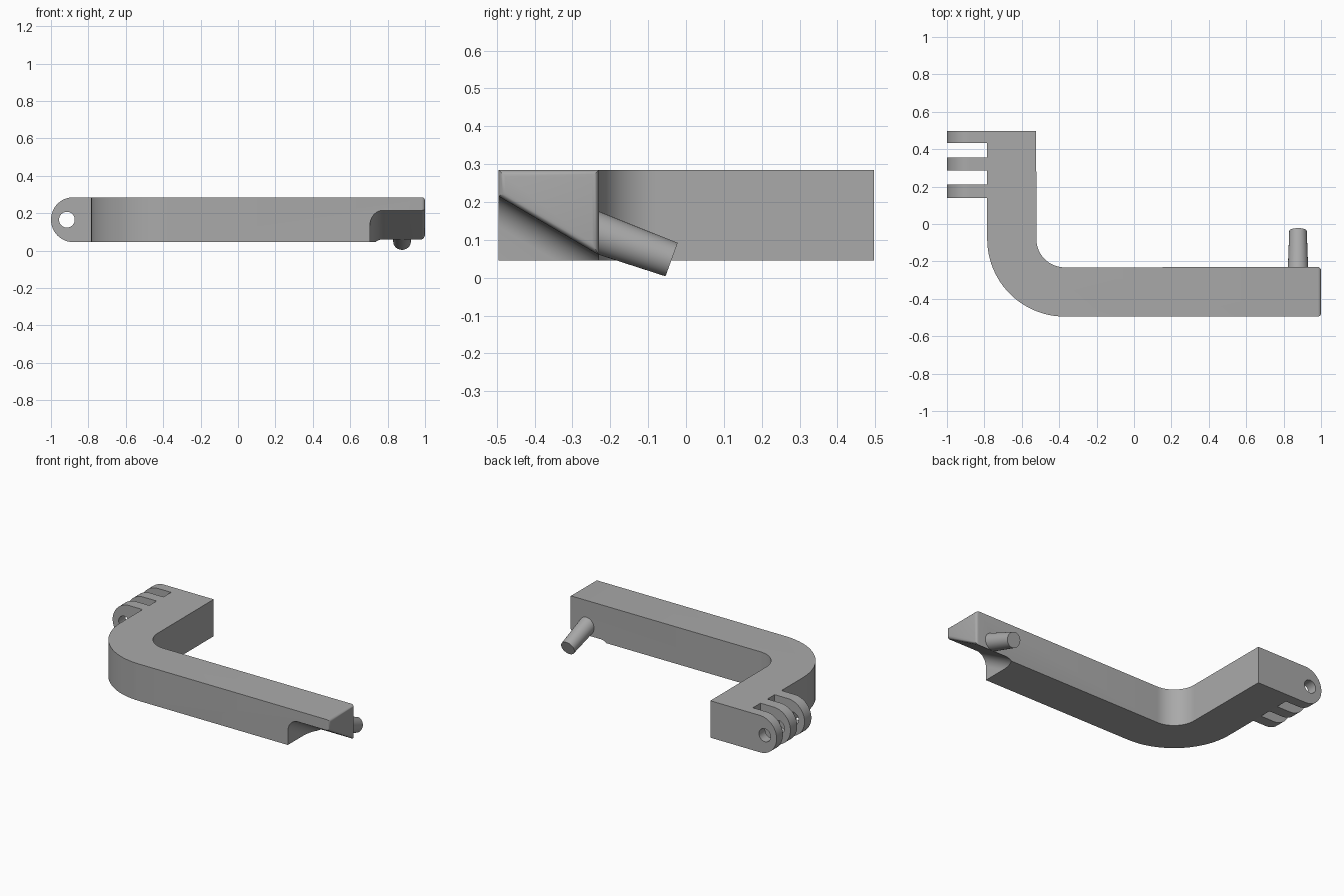
import bpy, bmesh, math
from mathutils import Vector, Matrix

if "Cube" in bpy.data.objects:
    bpy.data.objects.remove(bpy.data.objects["Cube"])

grey = bpy.data.materials.new("plain_grey")
grey.use_nodes = True
grey.diffuse_color = (0.4, 0.4, 0.4, 1)
grey.node_tree.nodes["Principled BSDF"].inputs["Base Color"].default_value = (0.4, 0.4, 0.4, 1)

BOTTOM, TOP = 0.045, 0.285
MID = (BOTTOM + TOP) / 2


def arc(cx, cy, r, start, end, steps=24):
    angles = [math.radians(start + (end - start) * i / steps) for i in range(steps + 1)]
    return [(cx + r * math.cos(a), cy + r * math.sin(a)) for a in angles]


def finish(name, bm):
    bmesh.ops.recalc_face_normals(bm, faces=bm.faces)
    mesh = bpy.data.meshes.new(name)
    bm.to_mesh(mesh)
    bm.free()
    obj = bpy.data.objects.new(name, mesh)
    mesh.materials.append(grey)
    bpy.context.collection.objects.link(obj)
    return obj


def prism(name, points, low, high, axis="z"):
    """Extrude a profile along z (points are x, y) or along y (points are x, z)."""
    place = (lambda a, b: (a, b, low)) if axis == "z" else (lambda a, b: (a, low, b))
    bm = bmesh.new()
    face = bm.faces.new([bm.verts.new(place(*p)) for p in points])
    moved = bmesh.ops.extrude_face_region(bm, geom=[face])["geom"]
    step = Vector((0, 0, high - low)) if axis == "z" else Vector((0, high - low, 0))
    bmesh.ops.translate(bm, vec=step, verts=[v for v in moved if isinstance(v, bmesh.types.BMVert)])
    return finish(name, bm)


def cut(obj, cutter):
    mod = obj.modifiers.new("cut", "BOOLEAN")
    mod.operation, mod.solver, mod.object = "DIFFERENCE", "EXACT", cutter
    bpy.context.view_layer.objects.active = obj
    bpy.ops.object.modifier_apply(modifier=mod.name)


def smooth(obj):
    bpy.ops.object.select_all(action="DESELECT")
    obj.select_set(True)
    bpy.context.view_layer.objects.active = obj
    bpy.ops.object.shade_smooth_by_angle(angle=math.radians(25))


# Bent arm with a concentric rounded elbow
elbow = (-0.37, -0.08)
outline = [(-0.523, 0.497), (-0.785, 0.497)]
outline += arc(*elbow, 0.415, 180, 270)
outline += [(1, -0.495), (1, -0.23)]
outline += arc(*elbow, 0.152, 270, 180)
arm = prism("bent_arm", outline, BOTTOM, TOP)

# Sloping undercut at the tip, with a filleted inner corner
slope = math.atan2(0.155, 0.265)
profile = [(1.3, -0.6), (0.705, -0.6)] + arc(0.775, -0.07, 0.07, 180, 90, 12) + [(1.3, 0)]
cutter = prism("tip_cutter", profile, -0.5, 0.6, axis="y")
cutter.matrix_world = Matrix.Translation((0, -0.495, 0.215)) @ Matrix.Rotation(-slope, 4, "X")
cutter.hide_render = True
bpy.context.view_layer.update()
cut(arm, cutter)
bpy.data.objects.remove(cutter)

# Soft edges around the tip's end face
bm = bmesh.new()
bm.from_mesh(arm.data)
end_edges = [e for e in bm.edges if all(v.co.x > 0.999 for v in e.verts)]
bmesh.ops.bevel(bm, geom=end_edges, offset=0.018, segments=4, profile=0.5, affect="EDGES")
bm.to_mesh(arm.data)
bm.free()
smooth(arm)

# Hinge prongs with a shared pin hole
pin = prism("pin_cutter", arc(-0.915, MID, 0.042, 0, 352.5, 47), 0, 0.7, axis="y")
pin.hide_render = True
prong_profile = [(-0.78, TOP)] + arc(-0.88, MID, 0.12, 90, 270, 32) + [(-0.78, BOTTOM)]
for name, low, high in (("front", 0.14, 0.21), ("middle", 0.285, 0.355), ("back", 0.433, 0.497)):
    prong = prism(name + "_hinge_prong", prong_profile, low, high, axis="y")
    cut(prong, pin)
    smooth(prong)
bpy.data.objects.remove(pin)

# Tapered peg leaning down and back from the tip, trimmed flush to the arm
start, end = Vector((0.877, -0.23, 0.118)), Vector((0.877, -0.038, 0.048))
axis = (end - start).normalized()
bm = bmesh.new()
turn = axis.to_track_quat("Z", "Y").to_matrix().to_4x4()
bmesh.ops.create_cone(bm, cap_ends=True, segments=40, radius1=0.054, radius2=0.047,
                      depth=(end - start).length,
                      matrix=Matrix.Translation((start + end) / 2) @ turn)
for v in bm.verts:
    if (v.co - start).dot(axis) < 0.01:
        v.co += axis * ((-0.233 - v.co.y) / axis.y)
smooth(finish("tapered_peg", bm))
